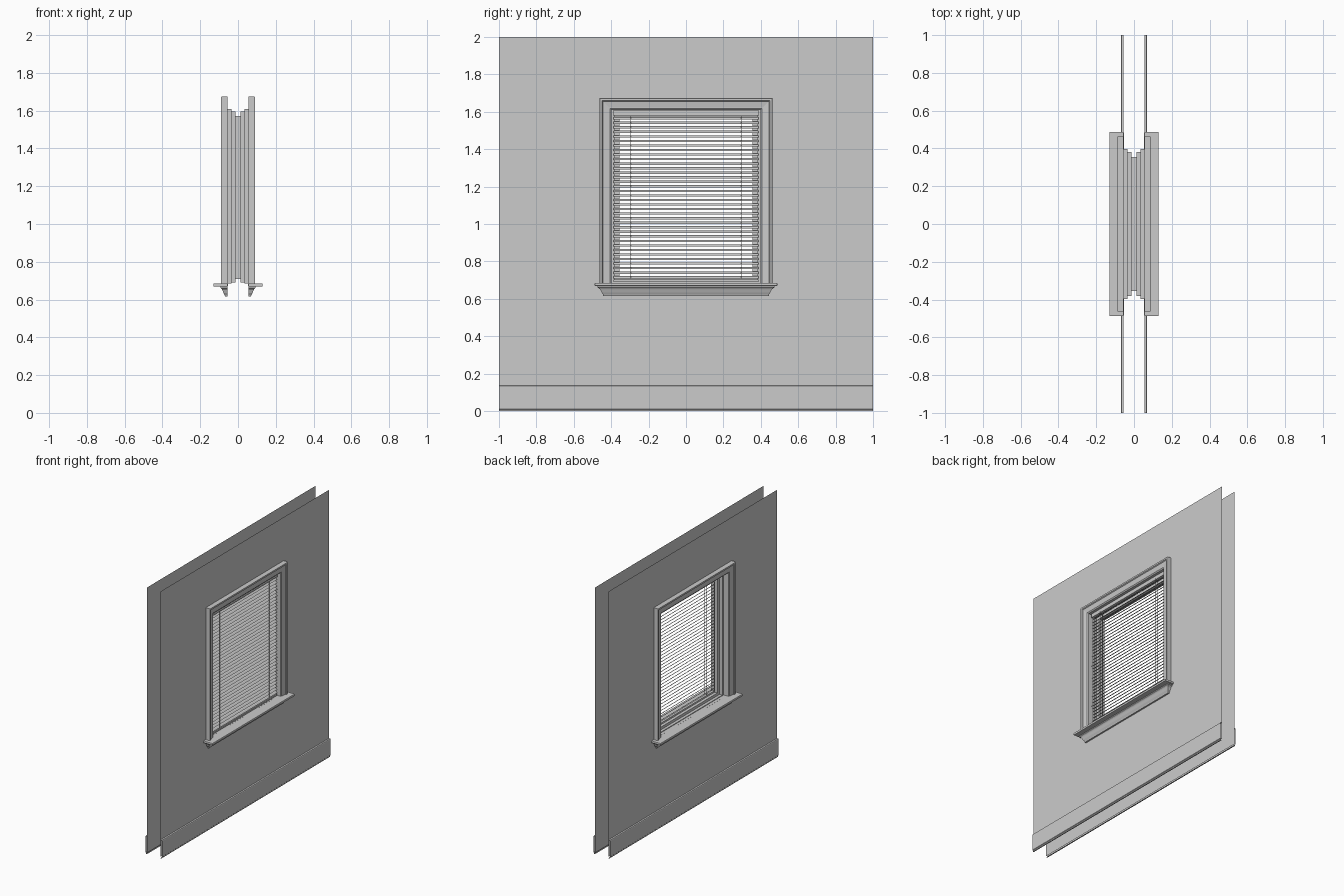
import bpy, bmesh
from mathutils import Matrix

if "Cube" in bpy.data.objects:
    bpy.data.objects.remove(bpy.data.objects["Cube"])


def make_object(name, bm):
    me = bpy.data.meshes.new(name)
    bm.to_mesh(me)
    bm.free()
    ob = bpy.data.objects.new(name, me)
    bpy.context.collection.objects.link(ob)
    return ob


def loft(name, rings, side=1, closed=False, flip=False):
    """Skin a list of point rings; side=-1 mirrors the result across x."""
    bm = bmesh.new()
    rows = [[bm.verts.new((x * side, y, z)) for x, y, z in r] for r in rings]
    for a, b in zip(rows, rows[1:]):
        n = len(a)
        for i in range(n if closed else n - 1):
            j = (i + 1) % n
            bm.faces.new((a[i], a[j], b[j], b[i]))
    if (side < 0) != flip:
        bmesh.ops.reverse_faces(bm, faces=bm.faces[:])
    return make_object(name, bm)


def add_box(bm, x0, x1, y0, y1, z0, z1):
    m = Matrix.Translation(((x0 + x1) / 2, (y0 + y1) / 2, (z0 + z1) / 2))
    m = m @ Matrix.Diagonal((x1 - x0, y1 - y0, z1 - z0, 1))
    bmesh.ops.create_cube(bm, size=1, matrix=m)


def box(name, *dims):
    bm = bmesh.new()
    add_box(bm, *dims)
    return make_object(name, bm)


def rect(x, h, z0, z1):
    return [(x, -h, z0), (x, h, z0), (x, h, z1), (x, -h, z1)]


WALL = 0.056          # distance of each wall skin from the centre
HALF, SILL, HEAD = 0.398, 0.685, 1.61   # window opening

for s, label in ((1, "inner"), (-1, "outer")):
    # wall skin with window hole
    loft(label + "_wall", [rect(WALL, 1, 0.01, 2), rect(WALL, HALF, SILL, HEAD)],
         s, closed=True)

    # baseboard strip
    base = [(WALL, 0), (0.064, 0.0), (0.064, 0.008), (0.068, 0.012),
            (0.068, 0.13), (0.066, 0.135), (WALL, 0.137)]
    loft(label + "_baseboard", [[(x, y, z) for y in (-1, 1)] for x, z in base], s)

    # mitred casing around sides and head
    casing = [(0, WALL), (0, 0.072), (0.008, 0.078), (0.012, 0.078), (0.045, 0.083),
              (0.05, 0.09), (0.062, 0.09), (0.064, 0.087), (0.064, WALL)]
    loft(label + "_casing",
         [[(x, -HALF - d, SILL), (x, -HALF - d, HEAD + d),
           (x, HALF + d, HEAD + d), (x, HALF + d, SILL)] for d, x in casing],
         s, flip=False)

    # window stool
    xs = sorted((s * 0.054, s * 0.13))
    sill = box(label + "_sill", xs[0], xs[1], -0.488, 0.488, 0.669, SILL)
    bev = sill.modifiers.new("edge", "BEVEL")
    bev.width, bev.segments = 0.003, 2

    # moulded apron with returned ends
    apron = [(0.669, 0.474, 0.092), (0.662, 0.474, 0.092), (0.656, 0.464, 0.086),
             (0.650, 0.458, 0.083), (0.635, 0.452, 0.077), (0.622, 0.443, 0.07),
             (0.615, 0.443, 0.068)]
    rings = [[(WALL, -h, z), (x, -h, z), (x, h, z), (WALL, h, z)] for z, h, x in apron]
    rings.append([(WALL, y, 0.615) for y in (-0.443, -0.443, 0.443, 0.443)])
    loft(label + "_apron", rings, s, flip=True)

# stepped jamb and sash tunnel through the wall
steps = [(WALL, HALF, SILL, HEAD), (0.034, HALF, SILL, HEAD),
         (0.034, 0.382, 0.69, 1.595), (0.012, 0.382, 0.69, 1.595),
         (0.012, 0.356, 0.71, 1.573)]
steps += [(-x, h, a, b) for x, h, a, b in reversed(steps)]
loft("window_frame", [rect(*p) for p in steps], closed=True)

# tilted blind slats, slightly crowned
bm = bmesh.new()
BX, COUNT = 0.044, 36
zs = [0.716 + i * (1.566 - 0.716) / (COUNT - 1) for i in range(COUNT)]
for z in zs:
    sec = [(-0.0105, 0.0055), (0.001, 0.0015), (0.0105, -0.0065)]
    rows = [[bm.verts.new((BX + dx, y, z + dz)) for y in (-0.388, 0.388)]
            for dx, dz in sec]
    for a, b in zip(rows, rows[1:]):
        bm.faces.new((a[0], b[0], b[1], a[1]))
make_object("blind_slats", bm)

# blind rails
box("blind_headrail", 0.035, 0.054, -0.39, 0.39, 1.58, 1.608)
box("blind_bottom_rail", 0.035, 0.053, -0.388, 0.388, 0.69, 0.702)

# ladder cords at each side of the slats
bm = bmesh.new()
for y in (-0.295, 0.295):
    for x in (BX - 0.0105, BX + 0.0105):
        add_box(bm, x - 0.001, x + 0.001, y - 0.0015, y + 0.0015, 0.7, 1.585)
make_object("blind_cords", bm)
